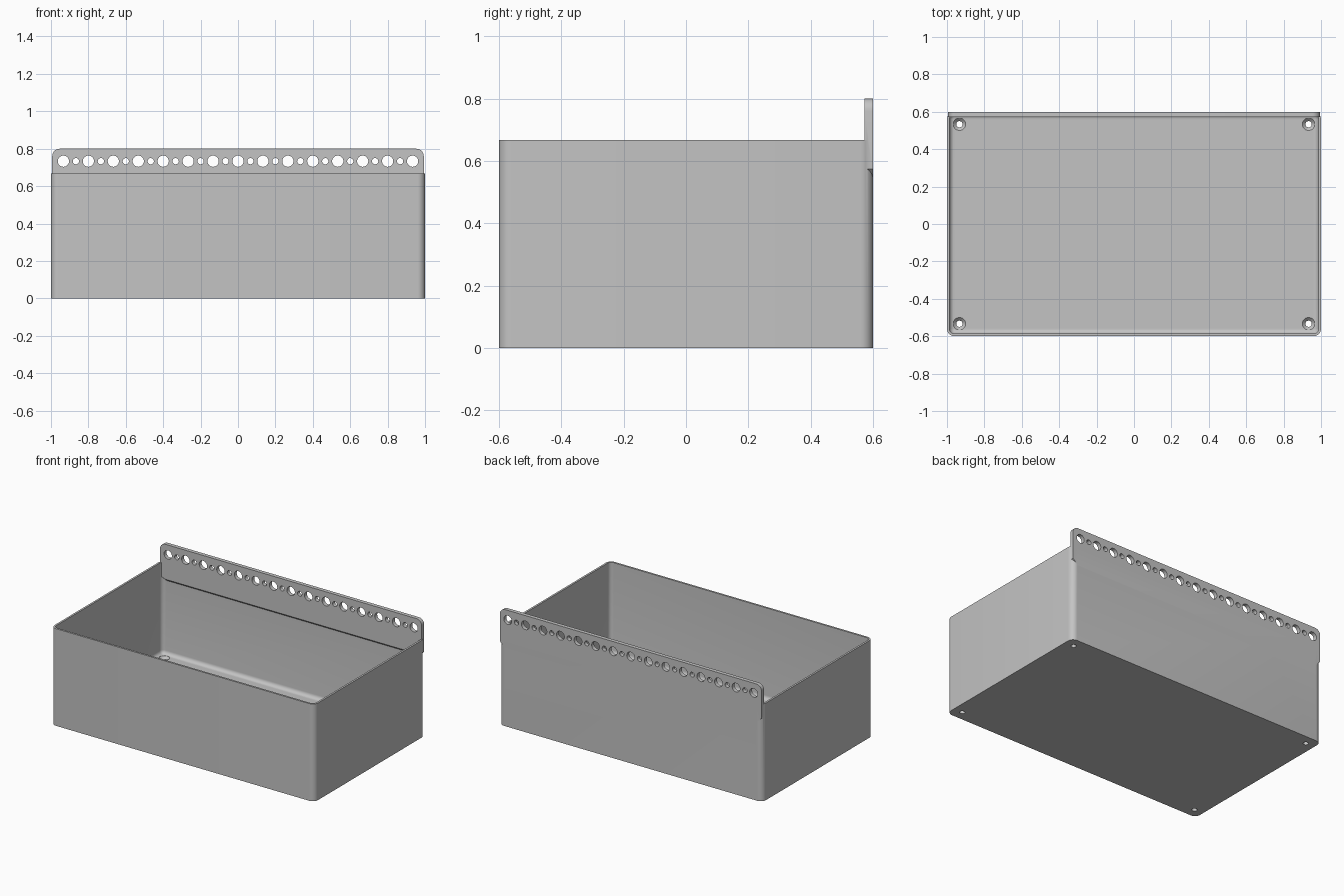
import bpy
import bmesh
from math import sin, cos, pi, radians
from mathutils import Matrix

cube = bpy.data.objects.get("Cube")
if cube:
    bpy.data.objects.remove(cube, do_unlink=True)

UNIT = 2 / 150          # one millimetre in model units
WIDTH, DEPTH, HEIGHT = 150 * UNIT, 90 * UNIT, 50 * UNIT
WALL, FLOOR, CORNER, FILLET = UNIT, 3 * UNIT, 3 * UNIT, 2 * UNIT

grey = bpy.data.materials.new("plain grey")
grey.use_nodes = True
colour = (0.55, 0.55, 0.55, 1)
grey.diffuse_color = colour
grey.node_tree.nodes["Principled BSDF"].inputs["Base Color"].default_value = colour


def make_object(name, bm):
    bmesh.ops.recalc_face_normals(bm, faces=bm.faces)
    mesh = bpy.data.meshes.new(name)
    bm.to_mesh(mesh)
    bm.free()
    mesh.materials.append(grey)
    obj = bpy.data.objects.new(name, mesh)
    bpy.context.collection.objects.link(obj)
    return obj


def arc(cx, cy, r, start, steps=8):
    angles = [start + pi / 2 * i / steps for i in range(steps + 1)]
    return [(cx + r * cos(a), cy + r * sin(a)) for a in angles]


def rounded_ring(bm, inset, z):
    r = max(CORNER - inset, 0.001)
    x, y = WIDTH / 2 - inset - r, DEPTH / 2 - inset - r
    points = []
    for i, (sx, sy) in enumerate([(1, 1), (-1, 1), (-1, -1), (1, -1)]):
        points += arc(sx * x, sy * y, r, i * pi / 2)
    return [bm.verts.new((px, py, z)) for px, py in points]


def add_cone(bm, r1, r2, depth, matrix):
    bmesh.ops.create_cone(bm, cap_ends=True, segments=32, radius1=r1,
                          radius2=r2, depth=depth, matrix=matrix)


def combine(target, other, operation):
    mod = target.modifiers.new(operation.lower(), "BOOLEAN")
    mod.operation = operation
    mod.solver = "EXACT"
    mod.object = other
    bpy.context.view_layer.objects.active = target
    bpy.ops.object.modifier_apply(modifier=mod.name)
    bpy.data.objects.remove(other, do_unlink=True)


# Open tray: outer skin, rim, inner walls and the rounded floor edge
bm = bmesh.new()
rings = [rounded_ring(bm, 0, 0), rounded_ring(bm, 0, HEIGHT),
         rounded_ring(bm, WALL, HEIGHT)]
for i in range(7):
    a = pi / 2 * i / 6
    rings.append(rounded_ring(bm, WALL + FILLET * (1 - cos(a)),
                              FLOOR + FILLET * (1 - sin(a))))
for lower, upper in zip(rings, rings[1:]):
    for i in range(len(lower)):
        j = (i + 1) % len(lower)
        bm.faces.new((lower[i], lower[j], upper[j], upper[i]))
bm.faces.new(rings[0])
bm.faces.new(rings[-1])
tray = make_object("tray", bm)

# Hanging rail: rounded top corners, sloped bottom corners and underside
bm = bmesh.new()
half, top, bottom, cut = 74.5 * UNIT, 60 * UNIT, 40 * UNIT, 3 * UNIT
outline = arc(half - cut, top - cut, cut, 0) + arc(cut - half, top - cut, cut, pi / 2)
outline += [(-half, bottom + cut), (cut - half, bottom),
            (half - cut, bottom), (half, bottom + cut)]
thick = 2 * UNIT
back = [bm.verts.new((x, DEPTH / 2, z)) for x, z in outline]
front = [bm.verts.new((x, DEPTH / 2 - thick, max(z, bottom + thick)))
         for x, z in outline]
bm.faces.new(back)
bm.faces.new(front)
for i in range(len(back)):
    j = (i + 1) % len(back)
    bm.faces.new((back[i], back[j], front[j], front[i]))
rail = make_object("hanging_rail", bm)

# Alternating large and small holes along the rail
bm = bmesh.new()
turn = Matrix.Rotation(pi / 2, 4, "X")
for i in range(-14, 15):
    r = (2.25 if i % 2 == 0 else 1.25) * UNIT
    add_cone(bm, r, r, 0.1,
             Matrix.Translation((i * 5 * UNIT, DEPTH / 2, 55 * UNIT)) @ turn)
combine(rail, make_object("rail_hole_cutter", bm), "DIFFERENCE")
combine(tray, rail, "UNION")

# Countersunk screw holes in the floor corners
for name, r1, r2, low, high in [("screw", 1.25, 1.25, -1, 4),
                                ("countersink", 1.25, 2.5, 1.75, 3),
                                ("screw_head", 2.5, 2.5, 3, 6)]:
    bm = bmesh.new()
    for sx in (-1, 1):
        for sy in (-1, 1):
            place = (sx * 70 * UNIT, sy * 40 * UNIT, (low + high) / 2 * UNIT)
            add_cone(bm, r1 * UNIT, r2 * UNIT, (high - low) * UNIT,
                     Matrix.Translation(place))
    combine(tray, make_object(name + "_cutter", bm), "DIFFERENCE")

# Smooth rounded corners, crisp edges
tray.name = "storage_tray_with_rail"
bpy.ops.object.select_all(action="DESELECT")
tray.select_set(True)
bpy.context.view_layer.objects.active = tray
bpy.ops.object.shade_smooth_by_angle(angle=radians(35))
